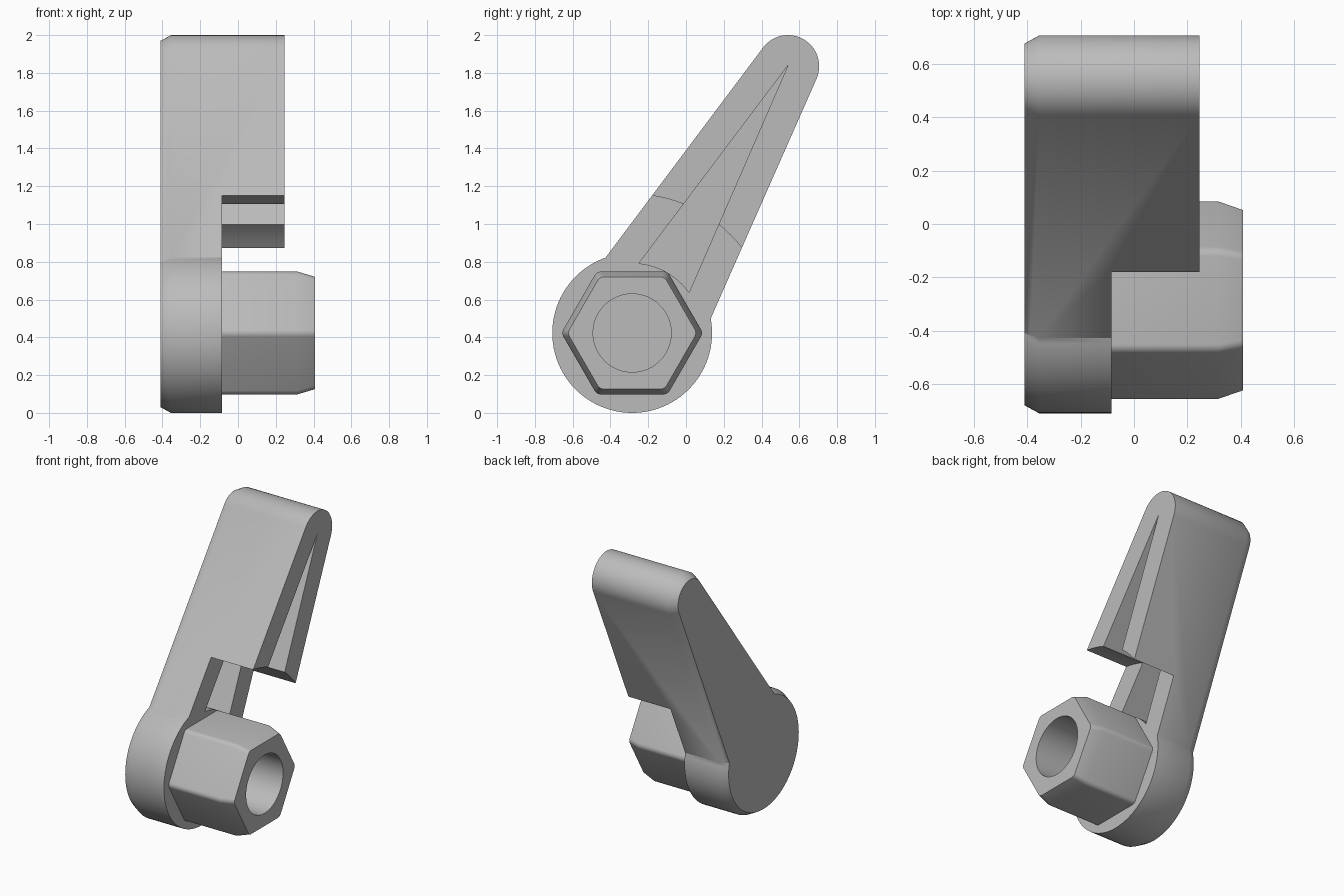
import bpy, bmesh, math
from math import sin, cos, pi, radians
from mathutils import Vector

cube = bpy.data.objects.get("Cube")
if cube:
    bpy.data.objects.remove(cube, do_unlink=True)

HUB = Vector((-0.285, 0.423))   # pivot centre, as (y, z)
TIP = Vector((0.54, 1.835))     # rounded end of the lever
HUB_R, TIP_R = 0.423, 0.165
BACK, BEVEL, STEP, FRONT = -0.41, -0.355, -0.085, 0.245

grey = bpy.data.materials.new("plain grey")
grey.use_nodes = True
colour = (0.5, 0.5, 0.5, 1)
grey.diffuse_color = colour
grey.node_tree.nodes["Principled BSDF"].inputs["Base Color"].default_value = colour


def arc(centre, radius, start, end, steps):
    """Points on an arc, angles in degrees."""
    angles = [radians(start + (end - start) * i / steps) for i in range(steps + 1)]
    return [centre + radius * Vector((cos(a), sin(a))) for a in angles]


def circle(radius, steps=96):
    return arc(HUB, radius, 0, 360, steps)[:-1]


def loft(name, sections):
    """Join matching (x, outline) sections into a closed solid."""
    bm = bmesh.new()
    rings = [[bm.verts.new((x, p.x, p.y)) for p in pts] for x, pts in sections]
    n = len(rings[0])
    for a, b in zip(rings, rings[1:]):
        for i in range(n):
            j = (i + 1) % n
            bm.faces.new((a[i], a[j], b[j], b[i]))
    bm.faces.new(rings[0])
    bm.faces.new(rings[-1])
    bmesh.ops.recalc_face_normals(bm, faces=bm.faces)
    mesh = bpy.data.meshes.new(name)
    bm.to_mesh(mesh)
    bm.free()
    mesh.materials.append(grey)
    obj = bpy.data.objects.new(name, mesh)
    bpy.context.collection.objects.link(obj)
    return obj


def select(obj):
    bpy.ops.object.select_all(action='DESELECT')
    obj.select_set(True)
    bpy.context.view_layer.objects.active = obj


def combine(obj, other, operation):
    """Apply a boolean and discard the second solid."""
    mod = obj.modifiers.new(operation.lower(), 'BOOLEAN')
    mod.operation, mod.object, mod.solver = operation, other, 'EXACT'
    select(obj)
    bpy.ops.object.modifier_apply(modifier=mod.name)
    bpy.data.objects.remove(other, do_unlink=True)


def arm_outline(inset):
    """Tapered lever side with a round tip; its root is buried in the hub."""
    up = Vector((-0.8, 0.6))
    low = Vector((0.915, -0.404))
    r = TIP_R - inset
    tip = arc(TIP, r, -23.8, 143.13, 32)
    root_up = TIP + up * r - Vector((0.6, 0.8)) * 1.5
    root_low = TIP + low * r - Vector((0.404, 0.915)) * 1.5
    return tip + [root_up, root_low]


def hex_outline(apothem, r=0.039):
    """Hexagon with rounded corners."""
    points = []
    for k in range(6):
        d = Vector((cos(k * pi / 3), sin(k * pi / 3)))
        centre = HUB + d * (apothem - r) / cos(pi / 6)
        points += arc(centre, r, k * 60 - 30, k * 60 + 30, 6)
    return points


# Lever: round hub and tapered arm, bevelled on the back side
lever = loft("lever", [(BACK, circle(HUB_R - 0.03)), (BEVEL, circle(HUB_R)),
                       (0, circle(HUB_R))])
arm = loft("arm", [(BACK, arm_outline(0.03)), (BEVEL, arm_outline(0)),
                   (FRONT, arm_outline(0))])
combine(lever, arm, 'UNION')

# Round clearance around the nut
combine(lever, loft("clearance_cutter", [(STEP, circle(0.735)), (0.6, circle(0.735))]),
        'DIFFERENCE')

# Tapered groove in the arm, ending on an arc beside the nut
groove = [Vector((0.54, 1.84))] + arc(HUB, 0.37, 84.5, 35.5, 16)
combine(lever, loft("groove_cutter", [(-0.285, groove), (0.6, groove)]), 'DIFFERENCE')

# Hexagonal nut with a bevelled end and a blind bore
nut = loft("hex_nut", [(-0.1, hex_outline(0.325)), (0.315, hex_outline(0.325)),
                       (0.408, hex_outline(0.297))])
bore = circle(0.207, 64)
combine(nut, loft("bore_cutter", [(STEP, bore), (0.6, bore)]), 'DIFFERENCE')

for obj in (lever, nut):
    select(obj)
    bpy.ops.object.shade_smooth_by_angle(angle=radians(30))
